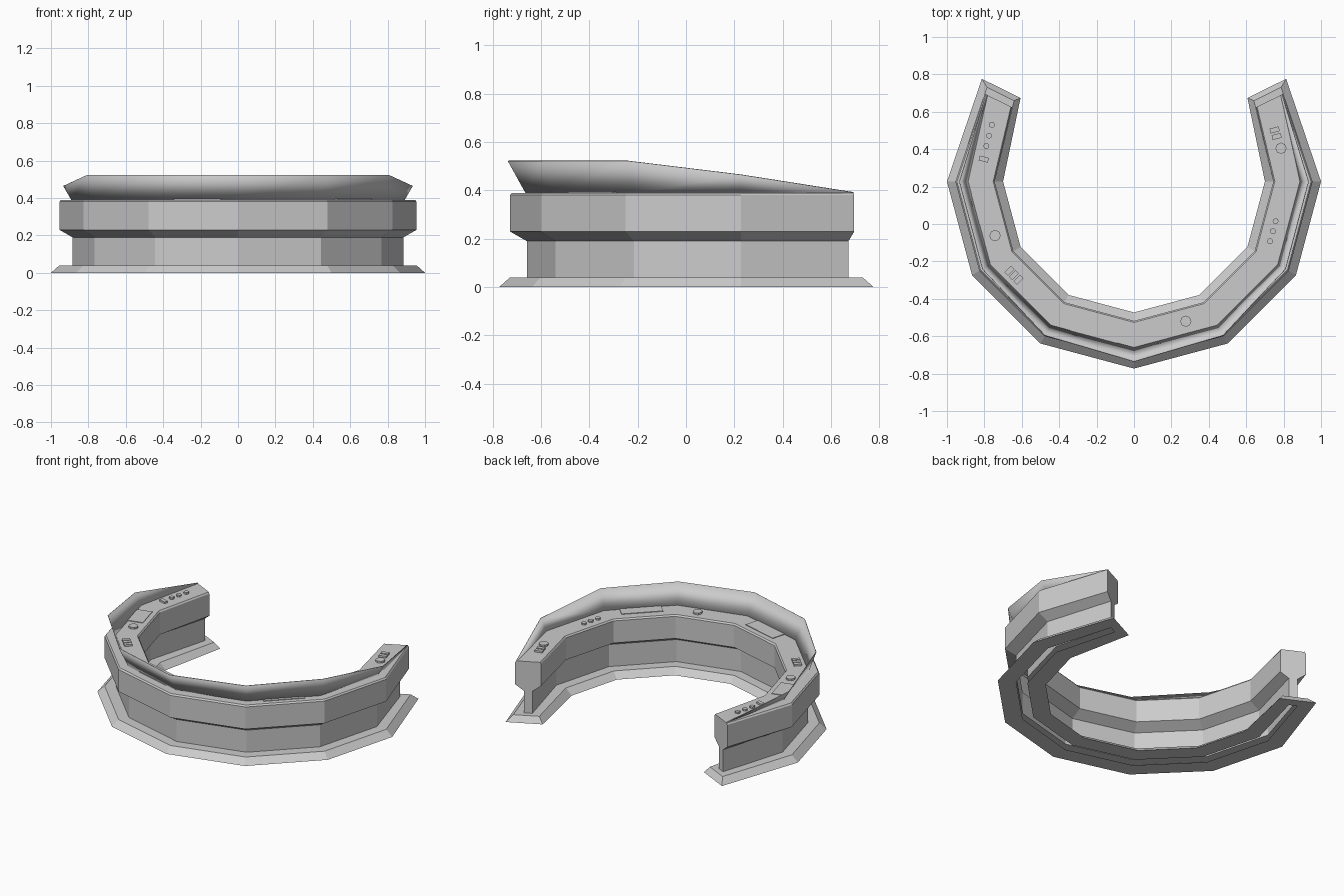
import bpy, bmesh, math
from mathutils import Vector, Matrix

if "Cube" in bpy.data.objects:
    bpy.data.objects.remove(bpy.data.objects["Cube"])

CY = 0.227                 # centre of the twelve-sided ring
R = 0.85                   # centreline radius
ANGLES = [math.radians(a) for a in range(-180, 1, 30)]

grey = bpy.data.materials.new("light_grey")
grey.diffuse_color = (0.6, 0.6, 0.6, 1)
grey.use_nodes = True
grey.node_tree.nodes["Principled BSDF"].inputs["Base Color"].default_value = grey.diffuse_color


def make(name, bm):
    bmesh.ops.recalc_face_normals(bm, faces=bm.faces)
    me = bpy.data.meshes.new(name)
    bm.to_mesh(me)
    bm.free()
    me.materials.append(grey)
    ob = bpy.data.objects.new(name, me)
    bpy.context.collection.objects.link(ob)
    return ob


def end_point(side, d, z, centre):
    return (side * (centre[0] + 0.69 * d), centre[1] + 0.34 * d, z)


def ring_point(a, r, z):
    return (r * math.cos(a), CY + r * math.sin(a), z)


# Desk: flared foot, hollow post and wide body swept along the open ring
BODY, FOOT_TOP, FOOT = (0.725, 0.66), (0.714, 0.695), (0.71, 0.725)
half = [(0.035, 0, BODY), (0.15, 0, FOOT), (0.105, 0.04, FOOT_TOP), (0.035, 0.04, BODY),
        (0.035, 0.19, BODY), (0.105, 0.23, BODY), (0.105, 0.38, BODY), (0.097, 0.39, BODY)]
profile = half + [(-d, z, c) for d, z, c in reversed(half)]
bm = bmesh.new()
rings = [[bm.verts.new(end_point(-1, d, z, c)) for d, z, c in profile]]
rings += [[bm.verts.new(ring_point(a, R + d, z)) for d, z, c in profile] for a in ANGLES]
rings += [[bm.verts.new(end_point(1, d, z, c)) for d, z, c in profile]]
for p, q in zip(rings, rings[1:]):
    for i in range(len(profile) - 1):
        bm.faces.new((p[i], p[i + 1], q[i + 1], q[i]))
for ring in (rings[0], rings[-1]):
    for idx in ((1, 2, 13, 14), (0, 1, 14, 15), (2, 3, 12, 13), (4, 5, 10, 11),
                (3, 4, 11, 12), (5, 6, 7, 8, 9, 10)):
        bm.faces.new([ring[i] for i in idx])
make("desk_body", bm)

# Raised rim: leaning screen that tapers away along both arms
tops = [(0.933, 0.465), (0.935, 0.522), (0.95, 0.522), (0.962, 0.522)]
tops += tops[-2::-1]
bm = bmesh.new()
pairs = [(end_point(-1, 0.085, 0.388, BODY), end_point(-1, 0.095, 0.392, BODY))]
pairs += [(ring_point(a, 0.888, 0.388), ring_point(a, r, z)) for a, (r, z) in zip(ANGLES, tops)]
pairs += [(end_point(1, 0.085, 0.388, BODY), end_point(1, 0.095, 0.392, BODY))]
pairs = [[bm.verts.new(v) for v in p] for p in pairs]
for p, q in zip(pairs, pairs[1:]):
    bm.faces.new((p[0], p[1], q[1], q[0]))
rim = make("raised_rim", bm)
mod = rim.modifiers.new("thickness", "SOLIDIFY")
mod.thickness = 0.004
mod.offset = 0
for f in rim.data.polygons:
    f.use_smooth = True


# Controls on the counter top
def box(name, x, y, sx, sy, h, deg):
    bm = bmesh.new()
    m = (Matrix.Translation((x, y, 0.388 + h / 2)) @ Matrix.Rotation(math.radians(deg), 4, 'Z')
         @ Matrix.Diagonal((sx, sy, h, 1)))
    bmesh.ops.create_cube(bm, size=1, matrix=m)
    make(name, bm)


def knob(name, x, y, r, h=0.014):
    bm = bmesh.new()
    bmesh.ops.create_cone(bm, cap_ends=True, segments=8, radius1=r, radius2=r, depth=h,
                          matrix=Matrix.Translation((x, y, 0.388 + h / 2)))
    make(name, bm)


for x, y in ((-0.76, 0.53), (-0.775, 0.472), (-0.79, 0.417),
             (0.757, 0.015), (0.743, -0.038), (0.727, -0.092)):
    knob("small_button", x, y, 0.016)
for x, y in ((-0.743, -0.062), (0.277, -0.52), (0.786, 0.405)):
    knob("large_button", x, y, 0.03)
for x, y, deg in ((-0.803, 0.347, -15), (0.752, 0.503, 15), (0.763, 0.468, 15),
                  (-0.665, -0.25, 45), (-0.642, -0.273, 45), (-0.618, -0.298, 45)):
    box("key", x, y, 0.05, 0.026, 0.014, deg)
for x, y, length, deg in ((0.59, -0.36, 0.26, 45), (-0.205, -0.56, 0.26, -15),
                          (-0.80, 0.09, 0.17, -75)):
    box("display_plate", x, y, length, 0.1, 0.006, deg)
